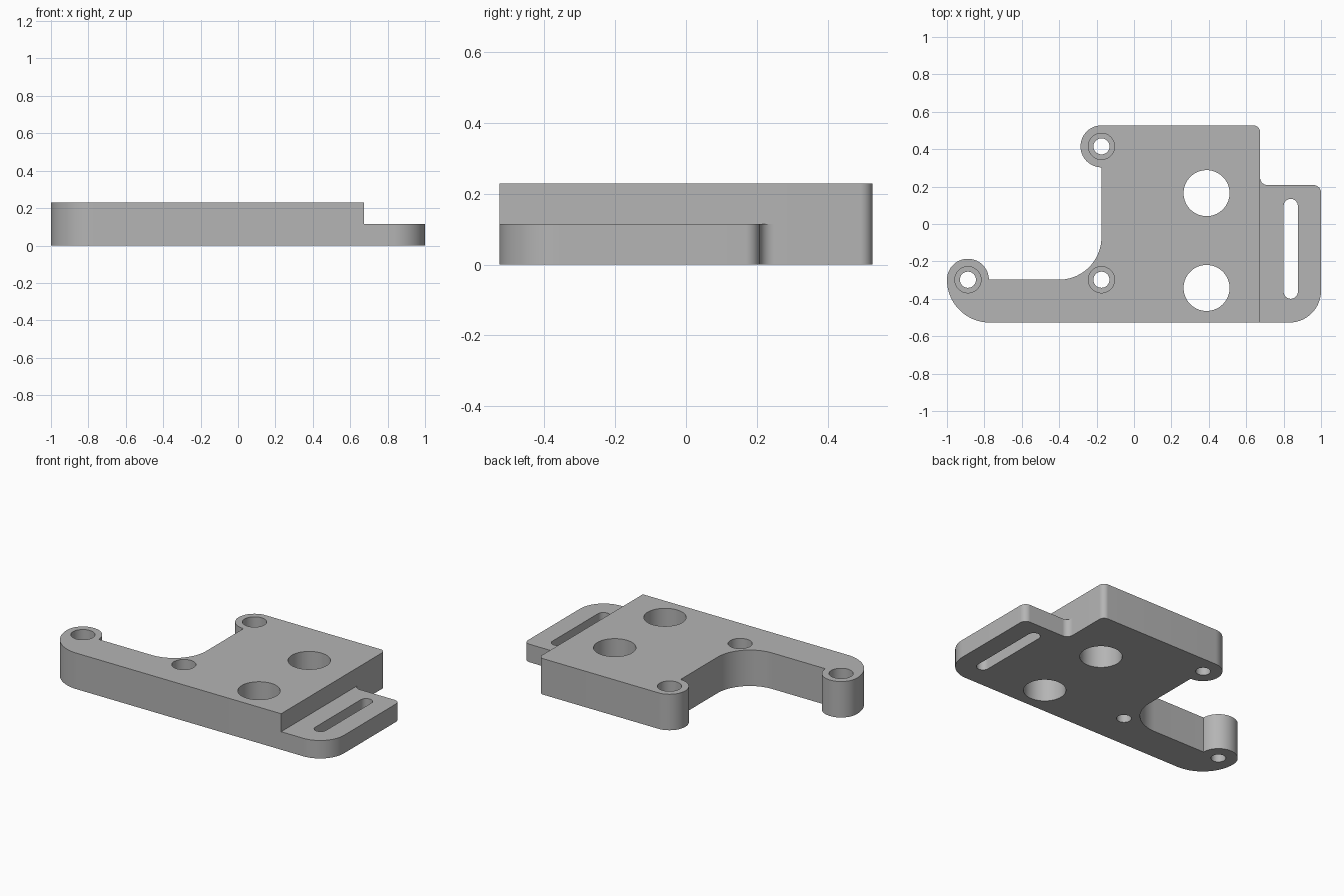
import bpy, bmesh, math

if "Cube" in bpy.data.objects:
    bpy.data.objects.remove(bpy.data.objects["Cube"], do_unlink=True)

FULL, STEP = 0.23, 0.115       # plate and tab thickness
FRONT, BACK = -0.527, 0.527
EDGE = 0.674                   # where the tab meets the plate
INNER = -0.174                 # inner wall of the cutaway
ARM = -0.298                   # back edge of the arm

grey = bpy.data.materials.new("plain grey")
grey.use_nodes = True
grey.diffuse_color = (0.46, 0.46, 0.46, 1)
grey.node_tree.nodes["Principled BSDF"].inputs["Base Color"].default_value = grey.diffuse_color


def arc(cx, cy, r, start, end):
    n = max(8, int(abs(end - start) / 5))
    angles = [math.radians(start + (end - start) * i / n) for i in range(n + 1)]
    return [(cx + r * math.cos(a), cy + r * math.sin(a)) for a in angles]


def extrude(name, outline, z0, z1):
    """Solid prism from a counter-clockwise outline."""
    points = []
    for p in outline:
        if not points or math.dist(p, points[-1]) > 1e-4:
            points.append(p)
    if math.dist(points[0], points[-1]) < 1e-4:
        points.pop()
    bm = bmesh.new()
    base = bm.faces.new([bm.verts.new((x, y, z0)) for x, y in points])
    top = bmesh.ops.extrude_face_region(bm, geom=[base])["geom"]
    verts = [v for v in top if isinstance(v, bmesh.types.BMVert)]
    bmesh.ops.translate(bm, verts=verts, vec=(0, 0, z1 - z0))
    bmesh.ops.recalc_face_normals(bm, faces=bm.faces)
    mesh = bpy.data.meshes.new(name)
    bm.to_mesh(mesh)
    bm.free()
    mesh.materials.append(grey)
    obj = bpy.data.objects.new(name, mesh)
    bpy.context.collection.objects.link(obj)
    return obj


def select(obj):
    bpy.ops.object.select_all(action="DESELECT")
    obj.select_set(True)
    bpy.context.view_layer.objects.active = obj


def cut(obj, outline, z0=-0.1, z1=0.4):
    cutter = extrude("cutter", outline, z0, z1)
    cutter.hide_render = True
    mod = obj.modifiers.new("cut", "BOOLEAN")
    mod.operation, mod.solver, mod.object = "DIFFERENCE", "EXACT", cutter
    select(obj)
    bpy.ops.object.modifier_apply(modifier=mod.name)
    bpy.data.objects.remove(cutter, do_unlink=True)


# Thick plate with arm, two rounded bosses and a filleted cutaway
plate = extrude("main_plate",
                [(EDGE, FRONT)]
                + arc(EDGE - 0.035, BACK - 0.035, 0.035, 0, 90)
                + arc(INNER, BACK - 0.112, 0.112, 90, 270)
                + arc(INNER - 0.228, ARM + 0.228, 0.228, 0, -90)
                + arc(-0.888, ARM, 0.112, 0, 180)
                + arc(-0.771, ARM, 0.229, 180, 270), 0, FULL)

# Counterbored screw holes
for x, y in [(INNER, BACK - 0.112), (INNER, ARM), (-0.888, ARM)]:
    cut(plate, arc(x, y, 0.07, 0, 360), STEP)
    cut(plate, arc(x, y, 0.043, 0, 360))

# Large through holes
for y in (0.165, -0.342):
    cut(plate, arc(0.388, y, 0.123, 0, 360))

# Thin side tab with its long slot
tab = extrude("side_tab",
              [(EDGE, FRONT)]
              + arc(0.83, FRONT + 0.17, 0.17, 270, 360)
              + arc(0.96, 0.168, 0.04, 0, 90)
              + arc(EDGE + 0.04, 0.248, 0.04, 270, 180), 0, STEP)
cut(tab, arc(0.838, 0.096, 0.038, 0, 180) + arc(0.838, -0.362, 0.038, 180, 360))

for obj in (plate, tab):
    select(obj)
    bpy.ops.object.shade_smooth_by_angle(angle=math.radians(30))
